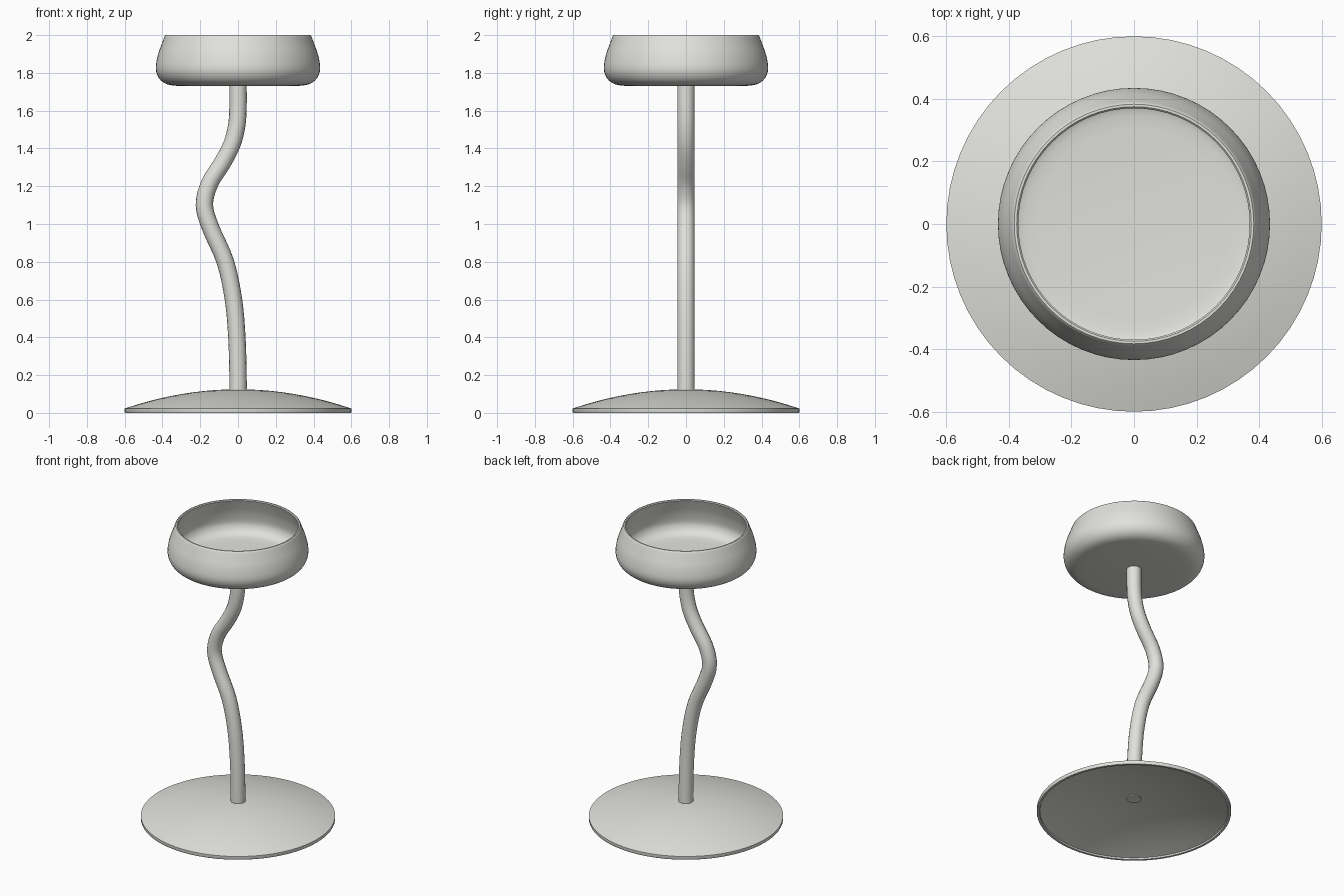
import bpy, bmesh, math

if "Cube" in bpy.data.objects:
    bpy.data.objects.remove(bpy.data.objects["Cube"])

mat = bpy.data.materials.new("light_grey")
mat.diffuse_color = (0.75, 0.75, 0.72, 1)
mat.use_nodes = True
mat.node_tree.nodes["Principled BSDF"].inputs["Base Color"].default_value = mat.diffuse_color


def finish(ob, angle=35):
    bpy.ops.object.select_all(action='DESELECT')
    ob.select_set(True)
    bpy.context.view_layer.objects.active = ob
    ob.data.materials.clear()
    ob.data.materials.append(mat)
    bpy.ops.object.shade_smooth_by_angle(angle=math.radians(angle))


def smooth(pts, n=4):
    """Catmull-Rom through a few profile points."""
    out = []
    for i in range(len(pts) - 1):
        a, b = pts[max(i - 1, 0)], pts[i]
        c, d = pts[i + 1], pts[min(i + 2, len(pts) - 1)]
        for k in range(n):
            t = k / n
            out.append(tuple(0.5 * (2 * q + (r - p) * t + (2 * p - 5 * q + 4 * r - s) * t * t
                                    + (3 * q - p - 3 * r + s) * t ** 3)
                             for p, q, r, s in zip(a, b, c, d)))
    return out + [pts[-1]]


def lathe(name, profile, segs=64):
    """Revolve an (r, z) profile, from axis to axis, around z."""
    bm = bmesh.new()
    rings = []
    for r, z in profile:
        if r < 1e-5:
            rings.append([bm.verts.new((0, 0, z))] * segs)
        else:
            rings.append([bm.verts.new((r * math.cos(2 * math.pi * i / segs),
                                        r * math.sin(2 * math.pi * i / segs), z))
                          for i in range(segs)])
    for lo, hi in zip(rings, rings[1:]):
        for i in range(segs):
            j = (i + 1) % segs
            bm.faces.new(list(dict.fromkeys((lo[i], lo[j], hi[j], hi[i]))))
    bmesh.ops.recalc_face_normals(bm, faces=bm.faces[:])
    me = bpy.data.meshes.new(name)
    bm.to_mesh(me)
    bm.free()
    ob = bpy.data.objects.new(name, me)
    bpy.context.collection.objects.link(ob)
    finish(ob)
    return ob


# Base: shallow domed disc, hollow underneath
N = 10
under = [(0.58 * i / N, 0.100 - 0.090 * (i / N) ** 2) for i in range(N + 1)]
top = [(0.6 * i / N, 0.125 - 0.102 * (i / N) ** 2) for i in range(N, -1, -1)]
lathe("base", under + [(0.583, 0.0), (0.598, 0.0), (0.6, 0.004)] + top)

# Bowl: rounded outer wall, thin rim, hollow inside
outer = smooth([(0.32, 1.731), (0.37, 1.738), (0.405, 1.757), (0.428, 1.79),
                (0.435, 1.832), (0.424, 1.895), (0.405, 1.95), (0.388, 1.995)])
inner = smooth([(0.37, 1.995), (0.387, 1.95), (0.405, 1.895), (0.416, 1.832),
                (0.409, 1.797), (0.39, 1.771), (0.36, 1.756), (0.31, 1.75)])
lathe("bowl", [(0, 1.73)] + outer + [(0.383, 2.0), (0.375, 2.0)] + inner + [(0, 1.749)])

# Stem: round tube with a single sideways wave
path = [(0, 0.093), (0, 0.2), (-0.006, 0.4), (-0.024, 0.6), (-0.067, 0.8), (-0.145, 0.98),
        (-0.178, 1.1), (-0.15, 1.215), (-0.085, 1.32), (-0.033, 1.42), (-0.007, 1.52),
        (0, 1.62), (0, 1.74)]
cu = bpy.data.curves.new("stem", 'CURVE')
cu.dimensions = '3D'
cu.bevel_depth = 0.046
cu.bevel_resolution = 6
cu.use_fill_caps = True
pts = smooth(path)
sp = cu.splines.new('POLY')
sp.points.add(len(pts) - 1)
for p, (x, z) in zip(sp.points, pts):
    p.co = (x, 0, z, 1)
stem = bpy.data.objects.new("stem", cu)
bpy.context.collection.objects.link(stem)
bpy.ops.object.select_all(action='DESELECT')
stem.select_set(True)
bpy.context.view_layer.objects.active = stem
bpy.ops.object.convert(target='MESH')
finish(bpy.context.view_layer.objects.active, 45)
